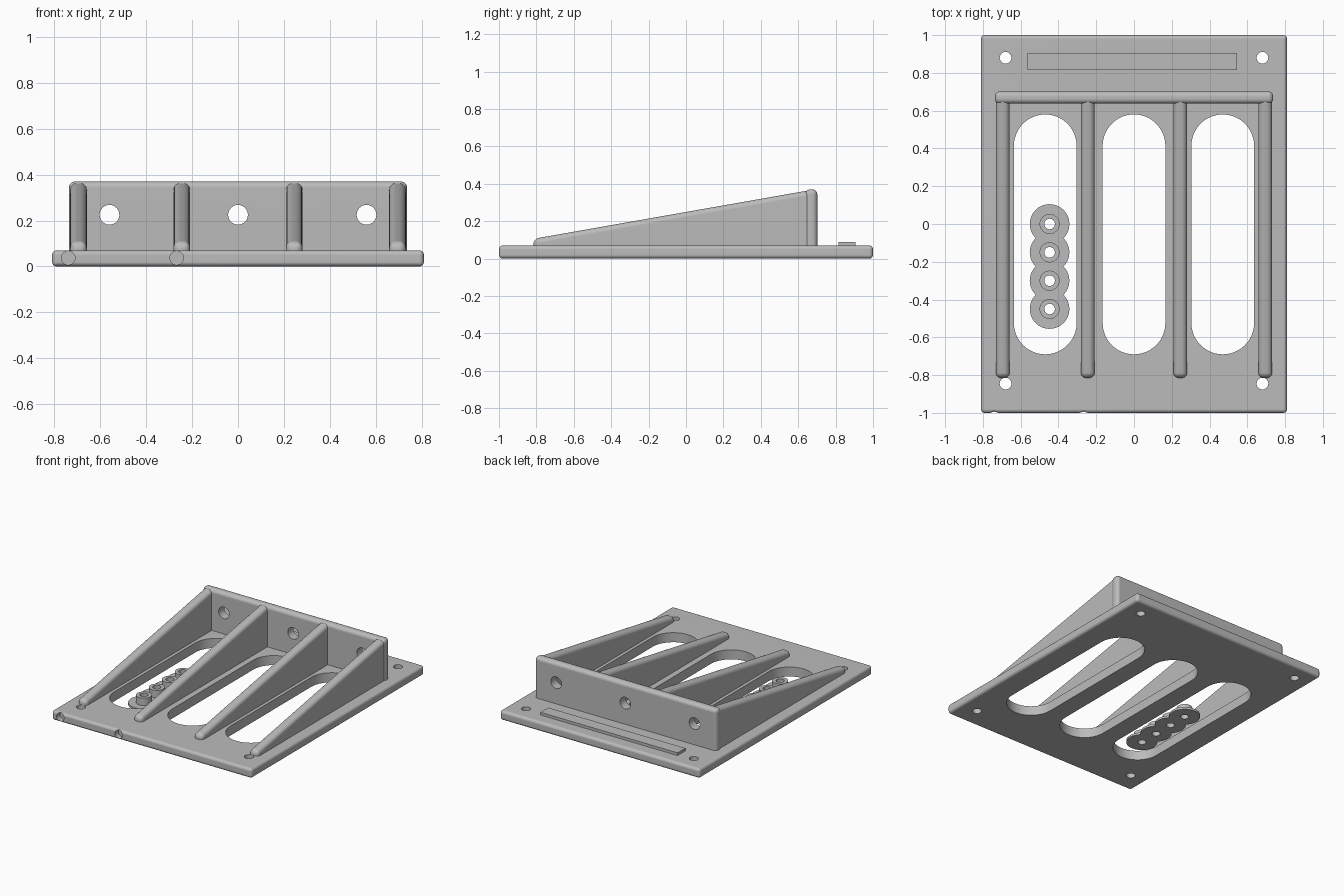
import bpy
import bmesh
import math
from mathutils import Matrix, Vector

cube = bpy.data.objects.get("Cube")
if cube:
    bpy.data.objects.remove(cube, do_unlink=True)

GREY = (0.5, 0.5, 0.5, 1)
grey = bpy.data.materials.new("plain grey")
grey.use_nodes = True
grey.diffuse_color = GREY
grey.node_tree.nodes["Principled BSDF"].inputs["Base Color"].default_value = GREY


def prism(name, outline, depth):
    """Closed solid: a 3D outline swept along the depth vector."""
    bm = bmesh.new()
    face = bm.faces.new([bm.verts.new(p) for p in outline])
    swept = bmesh.ops.extrude_face_region(bm, geom=[face])["geom"]
    verts = [v for v in swept if isinstance(v, bmesh.types.BMVert)]
    bmesh.ops.translate(bm, verts=verts, vec=Vector(depth))
    bmesh.ops.recalc_face_normals(bm, faces=bm.faces)
    mesh = bpy.data.meshes.new(name)
    bm.to_mesh(mesh)
    bm.free()
    mesh.materials.append(grey)
    obj = bpy.data.objects.new(name, mesh)
    bpy.context.collection.objects.link(obj)
    return obj


def box(name, x0, x1, y0, y1, z0, z1):
    base = [(x0, y0, z0), (x1, y0, z0), (x1, y1, z0), (x0, y1, z0)]
    return prism(name, base, (0, 0, z1 - z0))


def arc(x, y, r, start, sweep, n):
    return [(x + r * math.cos(start + sweep * i / n),
             y + r * math.sin(start + sweep * i / n)) for i in range(n + 1)]


def upright_hole(x, y, r):
    ring = arc(x, y, r, 0, math.tau, 32)[:-1]
    return prism("hole_cutter", [(a, b, -0.1) for a, b in ring], (0, 0, 0.4))


def level_hole(x, z, r, y0, y1):
    ring = arc(x, z, r, 0, math.tau, 32)[:-1]
    return prism("hole_cutter", [(a, y0, b) for a, b in ring], (0, y1 - y0, 0))


def slot(x, y0, y1, r):
    ends = arc(x, y1 - r, r, 0, math.pi, 24) + arc(x, y0 + r, r, math.pi, math.pi, 24)
    return prism("slot_cutter", [(a, b, -0.1) for a, b in ends], (0, 0, 0.4))


def apply(obj, kind, **settings):
    mod = obj.modifiers.new(kind.title(), kind)
    for key, value in settings.items():
        setattr(mod, key, value)
    bpy.context.view_layer.objects.active = obj
    bpy.ops.object.modifier_apply(modifier=mod.name)


def finish(obj, radius=0, cutters=()):
    """Round the edges, cut the openings, then smooth the curved faces."""
    if radius:
        apply(obj, "BEVEL", width=radius, segments=5, limit_method="NONE")
    for cutter in cutters:
        apply(obj, "BOOLEAN", object=cutter, operation="DIFFERENCE", solver="EXACT")
        bpy.data.objects.remove(cutter, do_unlink=True)
    bpy.ops.object.select_all(action="DESELECT")
    obj.select_set(True)
    bpy.context.view_layer.objects.active = obj
    bpy.ops.object.shade_smooth_by_angle(angle=math.radians(32))
    normals = obj.modifiers.new("Weighted normals", "WEIGHTED_NORMAL")
    normals.keep_sharp = True


PLATE = 0.07

# Base plate with three long slots, corner holes and front edge recesses
openings = [slot(x, -0.69, 0.58, 0.166) for x in (-0.47, 0, 0.47)]
openings += [upright_hole(s * 0.68, y, 0.031) for s in (-1, 1) for y in (-0.845, 0.88)]
openings += [level_hole(x, 0.037, 0.03, -1.1, -0.96) for x in (-0.74, -0.267)]
finish(box("base_plate", -0.81, 0.81, -1, 1, 0, PLATE), 0.02, openings)

# Upright back wall with three holes
wall_holes = [level_hole(x, 0.225, 0.043, 0.5, 0.8) for x in (-0.56, 0, 0.56)]
finish(box("back_wall", -0.737, 0.737, 0.637, 0.702, 0.02, 0.37), 0.026, wall_holes)

# Four sloping ribs
for i, x in enumerate((-0.695, -0.245, 0.245, 0.695)):
    side = [(-0.815, 0.015), (0.67, 0.015), (0.67, 0.367), (-0.815, 0.106)]
    rib = prism(f"rib_{i + 1}", [(x - 0.036, y, z) for y, z in side], (0.072, 0, 0))
    finish(rib, 0.028)

# Raised strip on the rear ledge
finish(box("rear_strip", -0.565, 0.545, 0.815, 0.905, PLATE - 0.01, 0.09))

# Row of flanged bushings in one slot
section = [(0.028, 0), (0.105, 0), (0.105, 0.016), (0.053, 0.016), (0.053, PLATE), (0.028, PLATE)]
for i in range(4):
    bm = bmesh.new()
    ring = [bm.verts.new((r, 0, z)) for r, z in section]
    edges = [bm.edges.new((ring[k - 1], ring[k])) for k in range(len(ring))]
    bmesh.ops.spin(bm, geom=ring + edges, axis=(0, 0, 1), cent=(0, 0, 0),
                   angle=math.tau, steps=40, use_duplicate=False)
    bmesh.ops.remove_doubles(bm, verts=bm.verts, dist=0.0005)
    bmesh.ops.recalc_face_normals(bm, faces=bm.faces)
    bm.transform(Matrix.Translation((-0.447, -0.15 * i, 0)))
    mesh = bpy.data.meshes.new(f"bushing_{i + 1}")
    bm.to_mesh(mesh)
    bm.free()
    mesh.materials.append(grey)
    bushing = bpy.data.objects.new(mesh.name, mesh)
    bpy.context.collection.objects.link(bushing)
    finish(bushing)
